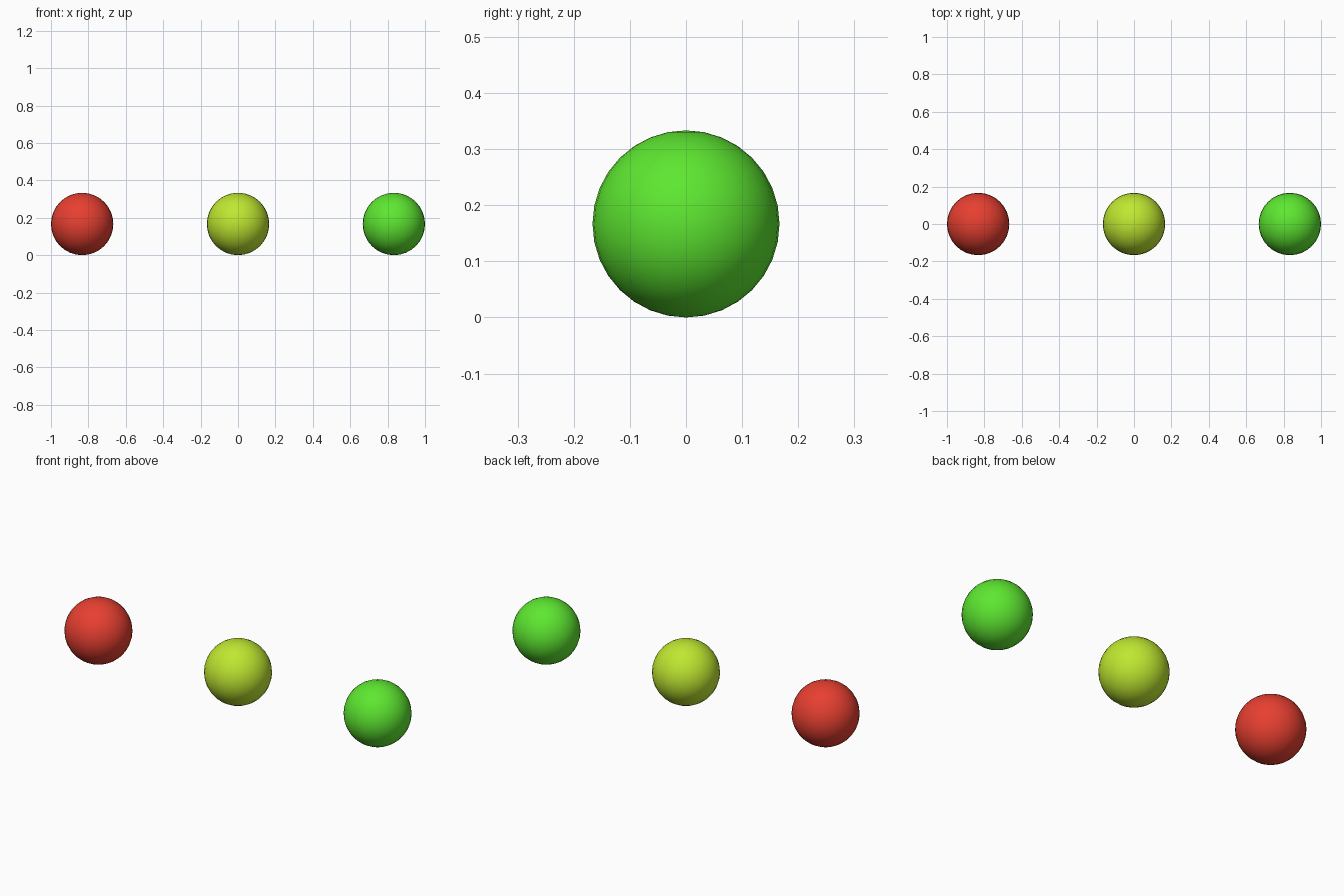
import bpy

if "Cube" in bpy.data.objects:
    bpy.data.objects.remove(bpy.data.objects["Cube"])

R = 1 / 6        # ball radius
SPACING = 5 / 6  # distance between ball centres


def ball(name, x, color):
    bpy.ops.mesh.primitive_uv_sphere_add(
        segments=32, ring_count=16, radius=R, location=(x, 0, R))
    obj = bpy.context.object
    obj.name = name
    bpy.ops.object.shade_smooth()
    mat = bpy.data.materials.new(name + "_paint")
    mat.diffuse_color = (*color, 1)
    mat.use_nodes = True
    mat.node_tree.nodes["Principled BSDF"].inputs["Base Color"].default_value = mat.diffuse_color
    obj.data.materials.append(mat)


# Row of three coloured balls, left to right
ball("red_ball", -SPACING, (0.8, 0.05, 0.03))
ball("yellow_ball", 0, (0.52, 0.8, 0.03))
ball("green_ball", SPACING, (0.11, 0.8, 0.03))
